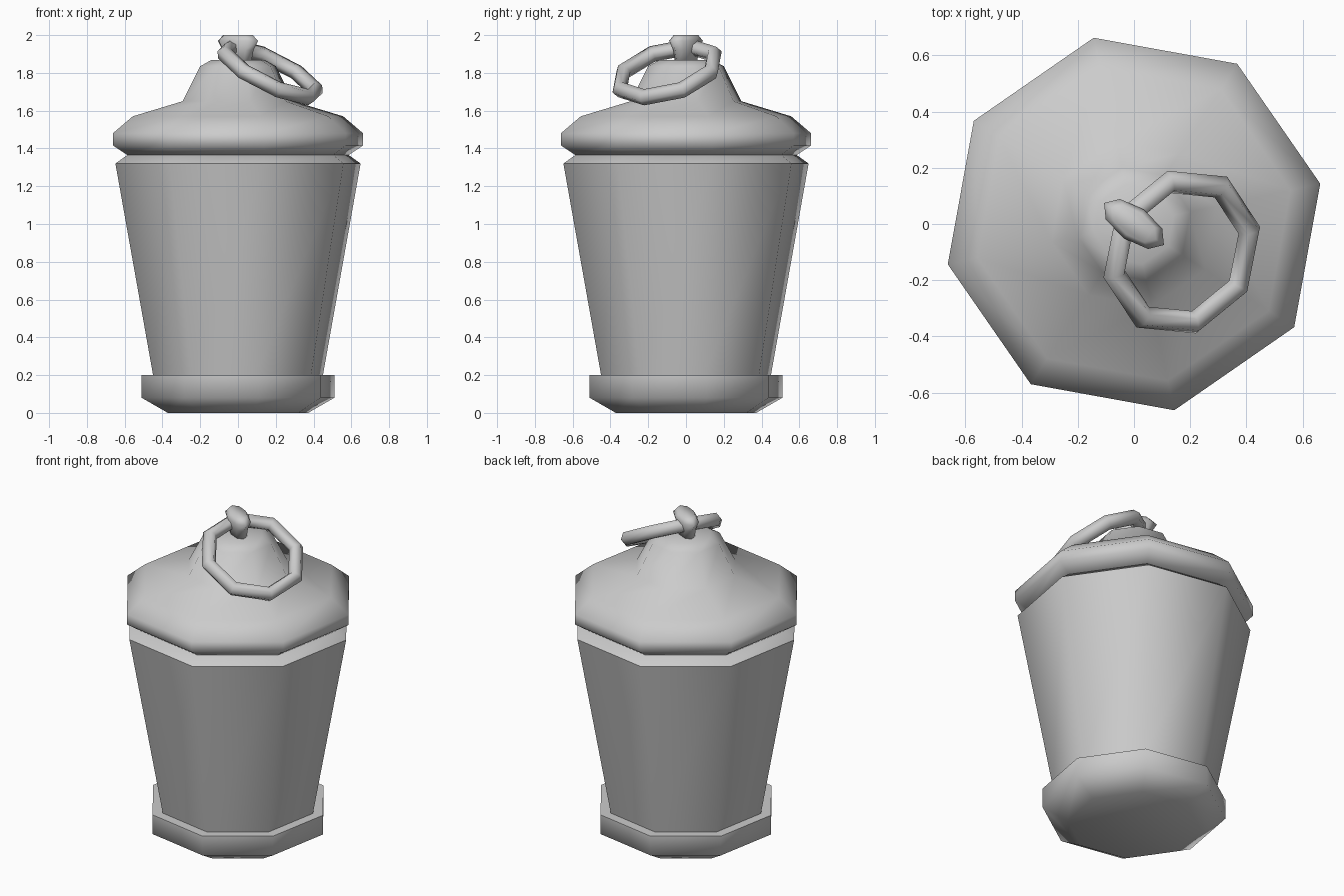
import bpy
import bmesh
import math
from mathutils import Matrix, Vector

cube = bpy.data.objects.get("Cube")
if cube:
    bpy.data.objects.remove(cube)

SIDES = 8
TURN = math.radians(12.2)

metal = bpy.data.materials.new("plain grey")
metal.use_nodes = True
GREY = (0.6, 0.6, 0.6, 1)
metal.diffuse_color = GREY
metal.node_tree.nodes["Principled BSDF"].inputs["Base Color"].default_value = GREY


def finish(obj, name, angle):
    obj.name = name
    obj.data.materials.clear()
    obj.data.materials.append(metal)
    bpy.ops.object.select_all(action="DESELECT")
    obj.select_set(True)
    bpy.context.view_layer.objects.active = obj
    bpy.ops.object.shade_smooth_by_angle(angle=math.radians(angle))


def lathe(name, profile, turn=TURN, squash=1.0, angle=60):
    """Eight-sided turned part from (radius, height) pairs, capped at both ends."""
    bm = bmesh.new()
    rings = []
    for radius, z in profile:
        ring = []
        for i in range(SIDES):
            a = math.tau * i / SIDES
            p = Vector((radius * math.cos(a), squash * radius * math.sin(a), z))
            ring.append(bm.verts.new(Matrix.Rotation(turn, 3, "Z") @ p))
        rings.append(ring)
    for low, high in zip(rings, rings[1:]):
        for i in range(SIDES):
            j = (i + 1) % SIDES
            bm.faces.new((low[i], low[j], high[j], high[i]))
    bm.faces.new(rings[0][::-1])
    bm.faces.new(rings[-1])
    mesh = bpy.data.meshes.new(name)
    bm.to_mesh(mesh)
    bm.free()
    obj = bpy.data.objects.new(name, mesh)
    bpy.context.collection.objects.link(obj)
    finish(obj, name, angle)


# Foot, tapered body and domed lid
lathe("base", [(0.38, 0), (0.522, 0.08), (0.522, 0.2)])
lathe("body", [(0.45, 0.15), (0.46, 0.2), (0.664, 1.32), (0.6, 1.365)])
lathe("lid", [(0.6, 1.365), (0.678, 1.416), (0.678, 1.48), (0.57, 1.57),
              (0.3, 1.65), (0.205, 1.835), (0.145, 1.868)])

# Flattened knob on its stem
lathe("knob", [(0.085, 1.85), (0.1, 1.92), (0.13, 1.97), (0.095, 2)],
      turn=math.radians(-35), squash=0.48, angle=100)

# Tilted carrying ring hung around the stem
across = Vector((0.405, -0.245, -0.27)).normalized()
normal = Vector((0.492, -0.29, 1)).normalized()
side = normal.cross(across)
bpy.ops.mesh.primitive_torus_add(major_segments=SIDES, minor_segments=6,
                                 major_radius=0.27, minor_radius=0.043)
ring = bpy.context.object
tilt = Matrix((across, side, normal)).transposed().to_4x4()
ring.matrix_world = Matrix.Translation((0.17, -0.1, 1.805)) @ tilt
finish(ring, "carrying_ring", 100)
